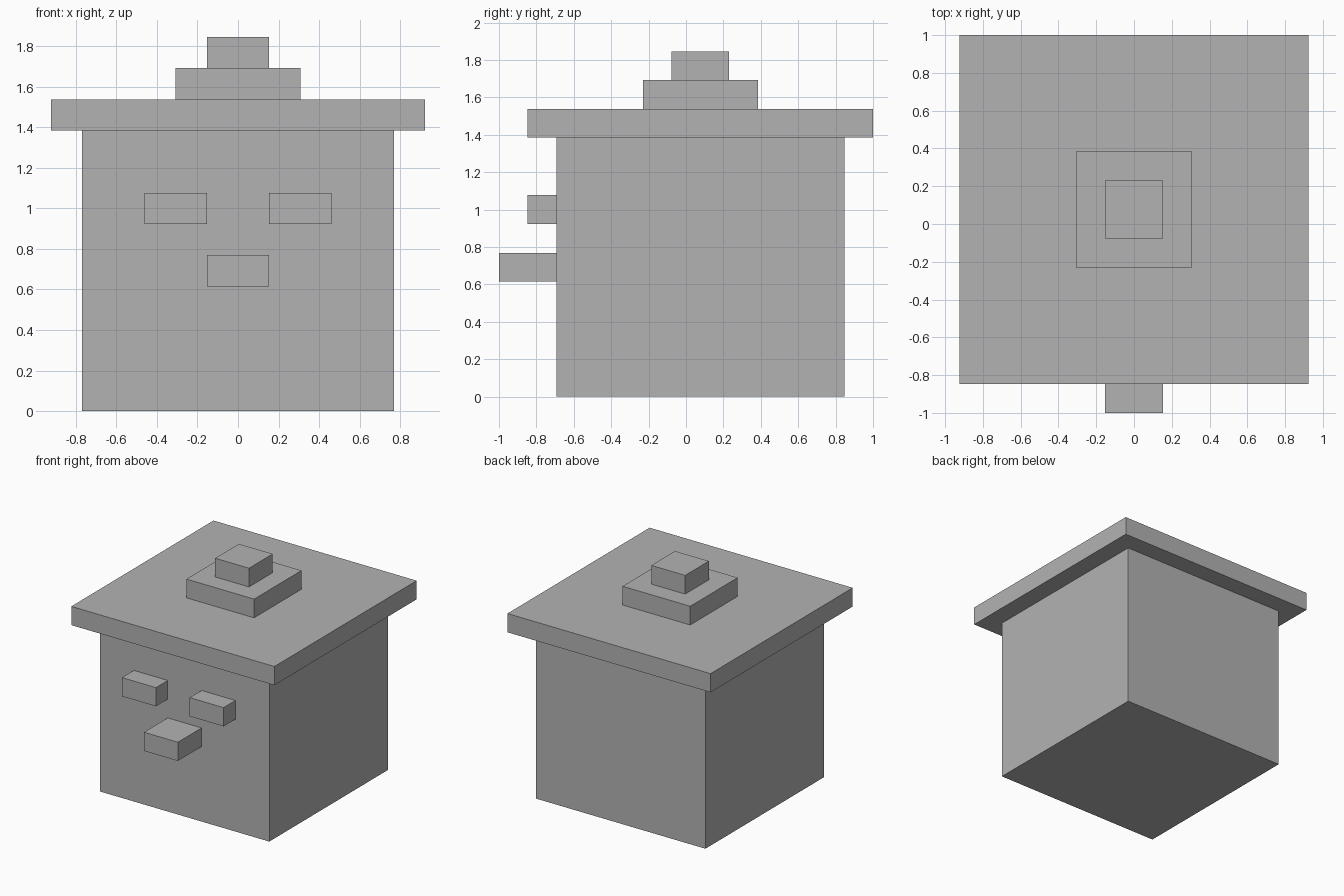
import bpy

# Remove the default cube
default = bpy.data.objects.get("Cube")
if default:
    bpy.data.objects.remove(default, do_unlink=True)

U = 2 / 13  # one block unit

# Single grey material
GREY = (0.45, 0.45, 0.45, 1)
grey = bpy.data.materials.new("plain_grey")
grey.use_nodes = True
grey.diffuse_color = GREY
grey.node_tree.nodes["Principled BSDF"].inputs["Base Color"].default_value = GREY


def block(name, x, y, z):
    """Box spanning the given (low, high) ranges in block units."""
    spans = (x, y, z)
    centre = [(low + high) / 2 * U for low, high in spans]
    bpy.ops.mesh.primitive_cube_add(size=1, location=centre)
    obj = bpy.context.object
    obj.name = obj.data.name = name
    obj.scale = [(high - low) * U for low, high in spans]
    bpy.ops.object.transform_apply(location=False, rotation=False, scale=True)
    obj.data.materials.append(grey)
    return obj


# Main body
block("body", (-5, 5), (-4.5, 5.5), (0, 9))

# Overhanging lid with a stepped knob
block("lid", (-6, 6), (-5.5, 6.5), (9, 10))
block("lid_step", (-2, 2), (-1.5, 2.5), (10, 11))
block("lid_knob", (-1, 1), (-0.5, 1.5), (11, 12))

# Face blocks on the front
block("left_eye", (1, 3), (-5.5, -4.5), (6, 7))
block("right_eye", (-3, -1), (-5.5, -4.5), (6, 7))
block("nose", (-1, 1), (-6.5, -4.5), (4, 5))
